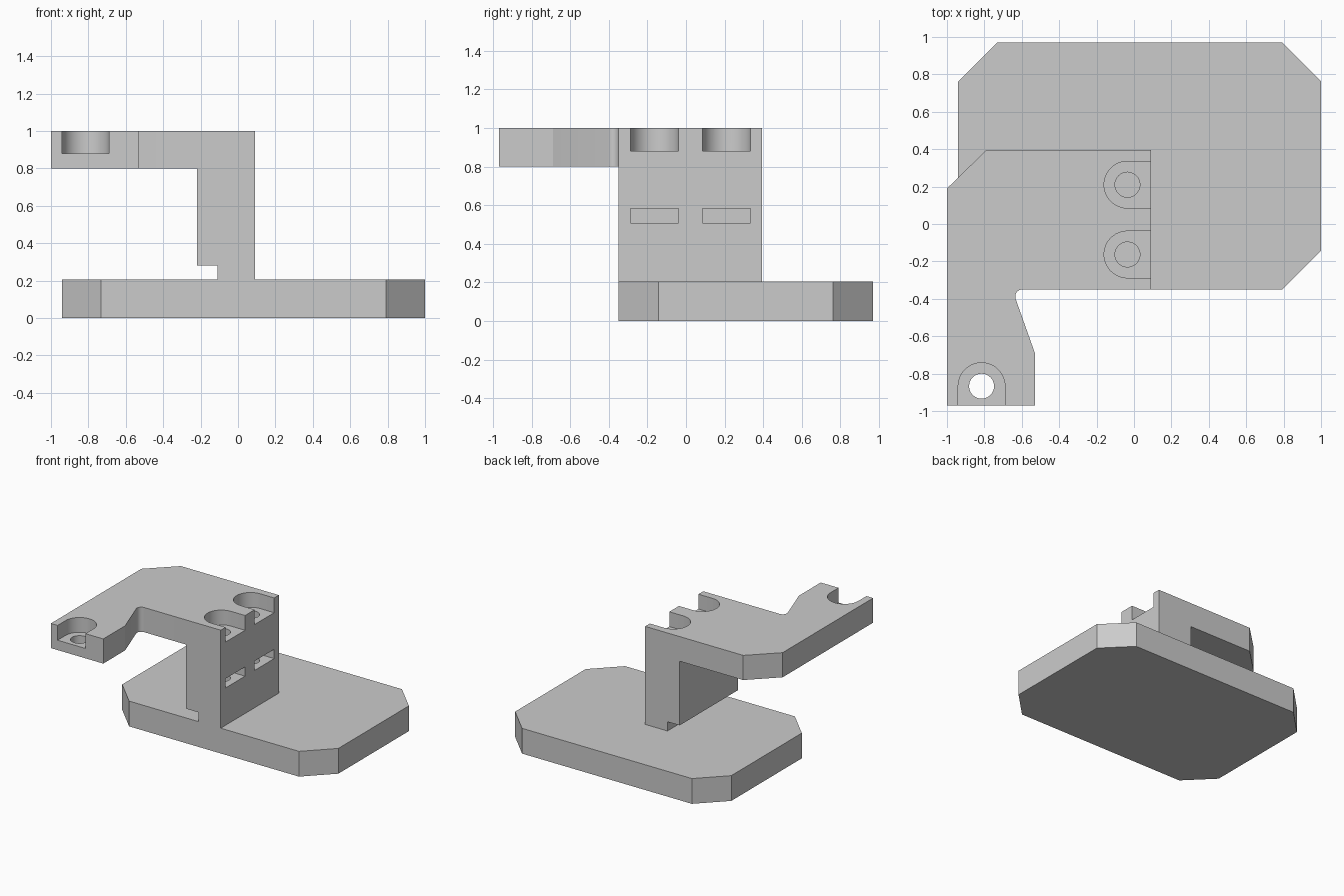
import bpy, bmesh, math

if "Cube" in bpy.data.objects:
    bpy.data.objects.remove(bpy.data.objects["Cube"], do_unlink=True)

grey = bpy.data.materials.new("light grey plastic")
grey.use_nodes = True
GREY = (0.6, 0.6, 0.6, 1)
grey.diffuse_color = GREY
grey.node_tree.nodes["Principled BSDF"].inputs["Base Color"].default_value = GREY


def prism(name, outline, low, high, axis="z"):
    """Extrude a closed outline along z (points are x, y) or along y (points are x, z)."""
    bm = bmesh.new()
    at = (lambda a, b: (a, b, low)) if axis == "z" else (lambda a, b: (a, low, b))
    face = bm.faces.new([bm.verts.new(at(a, b)) for a, b in outline])
    new = bmesh.ops.extrude_face_region(bm, geom=[face])["geom"]
    move = (0, 0, high - low) if axis == "z" else (0, high - low, 0)
    bmesh.ops.translate(bm, vec=move, verts=[g for g in new if isinstance(g, bmesh.types.BMVert)])
    bmesh.ops.recalc_face_normals(bm, faces=bm.faces)
    mesh = bpy.data.meshes.new(name)
    bm.to_mesh(mesh)
    bm.free()
    mesh.materials.append(grey)
    obj = bpy.data.objects.new(name, mesh)
    bpy.context.collection.objects.link(obj)
    return obj


def rect(x0, x1, y0, y1):
    return [(x0, y0), (x1, y0), (x1, y1), (x0, y1)]


def arc(cx, cy, r, start, end, steps):
    angles = [math.radians(start + (end - start) * i / steps) for i in range(steps + 1)]
    return [(cx + r * math.cos(a), cy + r * math.sin(a)) for a in angles]


def combine(target, tool, operation):
    mod = target.modifiers.new(operation.lower(), "BOOLEAN")
    mod.operation, mod.solver, mod.object = operation, "EXACT", tool
    bpy.context.view_layer.objects.active = target
    bpy.ops.object.modifier_apply(modifier=mod.name)
    bpy.data.objects.remove(tool, do_unlink=True)


FRONT, BACK, RIGHT = -0.35, 0.395, 0.09

# Base plate with four chamfered corners
x0, x1, y0, y1, c = -0.94, 1.0, FRONT, 0.97, 0.208
base = prism("base_plate", [
    (x0 + c, y0), (x1 - c, y0), (x1, y0 + c), (x1, y1 - c),
    (x1 - c, y1), (x0 + c, y1), (x0, y1 - c), (x0, y0 + c)], 0, 0.205)

# Upright post with a relief notch at its foot
bracket = prism("bracket", [
    (-0.11, 0.205), (RIGHT, 0.205), (RIGHT, 1), (-0.22, 1),
    (-0.22, 0.28), (-0.11, 0.28)], FRONT, BACK, "y")

# L-shaped arm with a rounded inner corner
arm = prism("arm", [(RIGHT, FRONT), (RIGHT, BACK), (-0.79, BACK), (-1, 0.19), (-1, -0.97),
                    (-0.53, -0.97), (-0.53, -0.69)]
            + arc(-0.597, -0.388, 0.038, 200, 90, 8), 0.8, 1)
combine(bracket, arm, "UNION")

# Screw pockets, holes and nut slots in the post
R_POCKET, R_HOLE = 0.125, 0.067
for cy in (-0.163, 0.21):
    cx = -0.035
    pocket = arc(cx, cy, R_POCKET, 90, 270, 24) + [(0.2, cy - R_POCKET), (0.2, cy + R_POCKET)]
    combine(bracket, prism("pocket", pocket, 0.88, 1.1), "DIFFERENCE")
    hole = arc(cx, cy, R_HOLE, 0, 345, 23)
    combine(bracket, prism("hole", hole, 0.4, 0.95), "DIFFERENCE")
    slot = rect(cx - R_POCKET, 0.2, cy - R_POCKET, cy + R_POCKET)
    combine(bracket, prism("slot", slot, 0.508, 0.583), "DIFFERENCE")

# Screw pocket and through hole at the arm tip
cx, cy = -0.815, -0.867
pocket = arc(cx, cy, R_POCKET, 0, 180, 24) + [(cx - R_POCKET, -1.1), (cx + R_POCKET, -1.1)]
combine(bracket, prism("pocket", pocket, 0.88, 1.1), "DIFFERENCE")
combine(bracket, prism("hole", arc(cx, cy, R_HOLE, 0, 345, 23), 0.7, 0.95), "DIFFERENCE")

# Smooth only the round walls
for obj in (base, bracket):
    bpy.ops.object.select_all(action="DESELECT")
    obj.select_set(True)
    bpy.context.view_layer.objects.active = obj
    bpy.ops.object.shade_smooth_by_angle(angle=math.radians(18))
